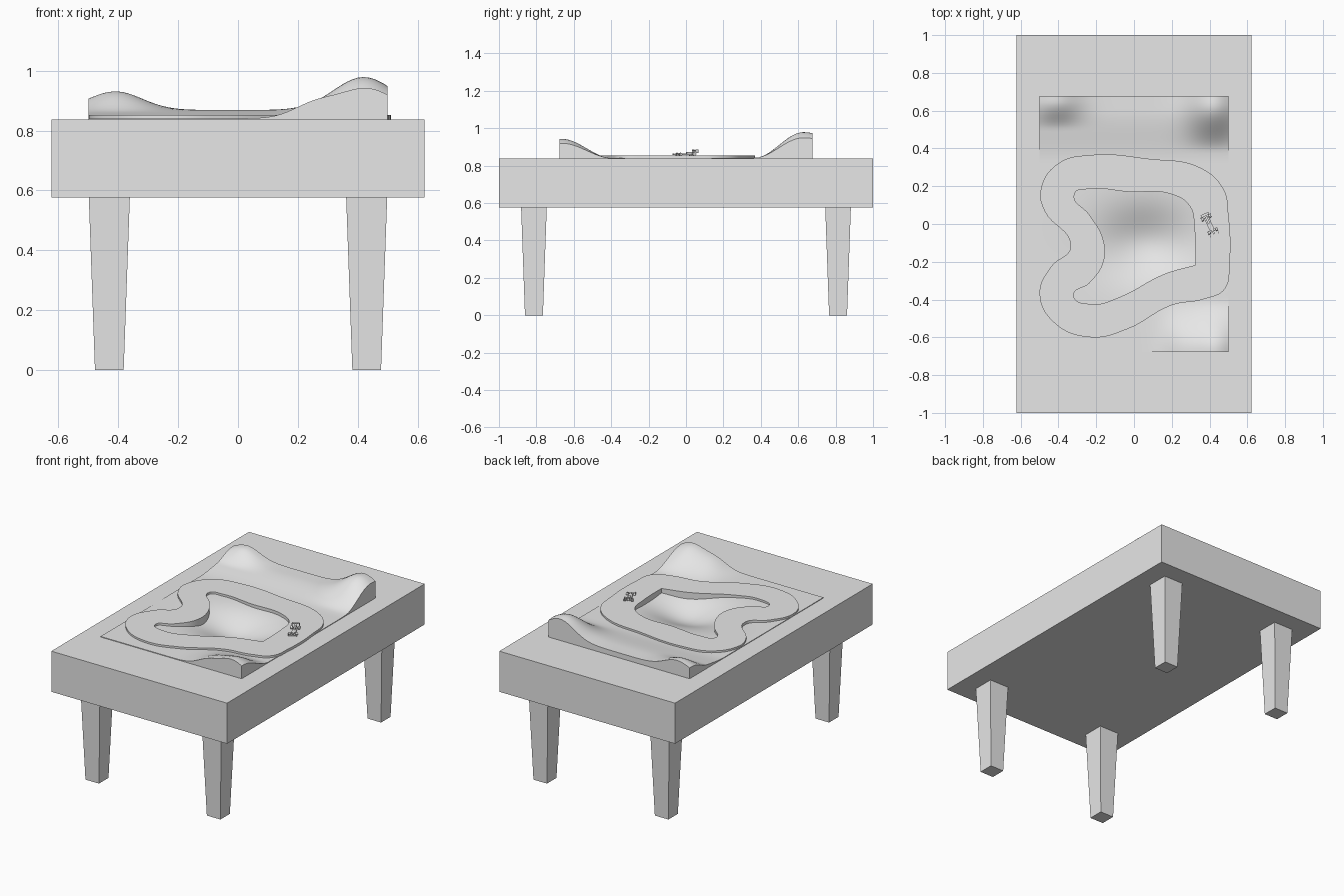
import bpy, bmesh
from math import exp, radians
from mathutils import Matrix, Vector

cube = bpy.data.objects.get("Cube")
if cube:
    bpy.data.objects.remove(cube, do_unlink=True)

grey = bpy.data.materials.new("light_grey")
grey.use_nodes = True
grey.diffuse_color = (0.8, 0.8, 0.8, 1)
grey.node_tree.nodes["Principled BSDF"].inputs["Base Color"].default_value = (0.8, 0.8, 0.8, 1)


def add_object(name, mesh):
    obj = bpy.data.objects.new(name, mesh)
    bpy.context.collection.objects.link(obj)
    mesh.materials.clear()
    mesh.materials.append(grey)
    return obj


def finish(name, bm):
    bmesh.ops.recalc_face_normals(bm, faces=bm.faces)
    mesh = bpy.data.meshes.new(name)
    bm.to_mesh(mesh)
    bm.free()
    return add_object(name, mesh)


def add_box(bm, center, size):
    matrix = Matrix.Translation(center) @ Matrix.Diagonal((*size, 1))
    return bmesh.ops.create_cube(bm, size=1, matrix=matrix)["verts"]


def smooth(obj):
    bpy.ops.object.select_all(action="DESELECT")
    obj.select_set(True)
    bpy.context.view_layer.objects.active = obj
    bpy.ops.object.shade_smooth_by_angle(angle=radians(40))


# Table body with a recess that holds the landscape
TOP, UNDER = 0.837, 0.577
bm = bmesh.new()
add_box(bm, (0, 0, (TOP + UNDER) / 2), (1.245, 2, TOP - UNDER))
top = max(bm.faces, key=lambda f: f.calc_center_median().z)
rim = bmesh.ops.extrude_face_region(bm, geom=[top])["geom"]
bm.faces.remove(top)
inner = [v for v in rim if isinstance(v, bmesh.types.BMVert)]
for v in inner:
    v.co.x *= 0.496 / 0.6225
    v.co.y *= 0.672
floor = [f for f in rim if isinstance(f, bmesh.types.BMFace)]
pit = bmesh.ops.extrude_face_region(bm, geom=floor)["geom"]
bmesh.ops.delete(bm, geom=floor, context="FACES_ONLY")
for v in pit:
    if isinstance(v, bmesh.types.BMVert):
        v.co.z = 0.70
finish("table_body", bm)

# Tapered square legs
for side, sx in (("left", 1), ("right", -1)):
    for end, sy in (("front", -1), ("back", 1)):
        bm = bmesh.new()
        for v in add_box(bm, (0, 0, UNDER / 2), (0.137, 0.137, UNDER)):
            if v.co.z < 0.1:
                v.co.x *= 0.7
                v.co.y *= 0.7
            v.co += Vector((sx * 0.43, sy * 0.813, 0))
        finish(f"{end}_{side}_leg", bm)


# Landscape: back ridge with two hills, front corner hill, central basin
def bell(d, width):
    return exp(-0.5 * (d / width) ** 2)


def ramp(a, b, v):
    t = min(max((v - a) / (b - a), 0), 1)
    return t * t * (3 - 2 * t)


def height(x, y):
    z = 0.841
    z += 0.028 * ramp(0.33, 0.6, y)
    z += 0.062 * bell(x + 0.41, 0.09) * ramp(0.5, 0.65, y)
    z += 0.11 * bell(x - 0.42, 0.1) * (ramp(0.38, 0.63, y) - 0.06 * ramp(0.63, 0.7, y))
    z += (0.1 * bell(x - 0.43, 0.1) + 0.04 * bell(x - 0.25, 0.07)) * ramp(-0.4, -0.66, y)
    z -= 0.085 * bell(x - 0.06, 0.17) * bell(y + 0.1, 0.125)
    return z


bm = bmesh.new()
bmesh.ops.create_grid(bm, x_segments=60, y_segments=80, size=1)
for v in bm.verts:
    v.co.x *= 0.5
    v.co.y *= 0.677
    v.co.z = height(v.co.x, v.co.y)
edges = [e for e in bm.edges if e.is_boundary]
skirt = bmesh.ops.extrude_edge_only(bm, edges=edges)["geom"]
for v in skirt:
    if isinstance(v, bmesh.types.BMVert):
        v.co.z = 0.82
smooth(finish("landscape", bm))

# Winding road loop
outer = [(-.336, -.122), (-.474, .07), (-.495, .175), (-.405, .318), (-.22, .366),
         (.08, .345), (.347, .30), (.474, .185), (.50, .05), (.506, -.21),
         (.48, -.345), (.374, -.397), (.2, -.43), (-.035, -.556), (-.225, -.60),
         (-.42, -.525), (-.50, -.37), (-.437, -.223)]
hole = [(-.315, .16), (-.235, .185), (-.024, .17), (.19, .16), (.295, .095),
        (.32, -.027), (.326, -.217), (.16, -.265), (-.077, -.387), (-.215, -.424),
        (-.32, -.38), (-.236, -.313), (-.16, -.196), (-.167, -.07), (-.236, .048)]
curve = bpy.data.curves.new("road_outline", "CURVE")
curve.dimensions = "2D"
curve.fill_mode = "BOTH"
curve.extrude = 0.026
curve.resolution_u = 8
for points in (outer, hole):
    spline = curve.splines.new("BEZIER")
    spline.bezier_points.add(len(points) - 1)
    spline.use_cyclic_u = True
    for knot, (x, y) in zip(spline.bezier_points, points):
        knot.co = (x, y, 0)
        kind = "VECTOR" if (x, y) == hole[6] else "AUTO"
        knot.handle_left_type = knot.handle_right_type = kind
outline = bpy.data.objects.new("road_outline", curve)
bpy.context.collection.objects.link(outline)
bpy.context.view_layer.update()
mesh = bpy.data.meshes.new_from_object(outline.evaluated_get(bpy.context.evaluated_depsgraph_get()))
bpy.data.objects.remove(outline, do_unlink=True)
road = add_object("road", mesh)
road.location.z = 0.853 - 0.026
smooth(road)

# Small open-wheel racing car, nose along -y before turning
bm = bmesh.new()
add_box(bm, (0, 0.005, 0.008), (0.026, 0.075, 0.006))
add_box(bm, (0, 0.025, 0.015), (0.012, 0.04, 0.012))
for v in add_box(bm, (0, -0.035, 0.009), (0.014, 0.05, 0.008)):
    if v.co.y < -0.04:
        v.co.x *= 0.5
add_box(bm, (0, -0.061, 0.005), (0.048, 0.010, 0.003))
add_box(bm, (0, 0.056, 0.029), (0.044, 0.014, 0.003))
for s in (-1, 1):
    add_box(bm, (s * 0.022, 0.056, 0.023), (0.002, 0.016, 0.018))
    add_box(bm, (s * 0.006, 0.054, 0.018), (0.002, 0.008, 0.020))
    add_box(bm, (s * 0.024, -0.061, 0.007), (0.002, 0.012, 0.008))
for y, r in ((-0.04, 0.008), (0.04, 0.010)):
    add_box(bm, (0, y, r), (0.04, 0.003, 0.003))
    for s in (-1, 1):
        place = Matrix.Translation((s * 0.022, y, r)) @ Matrix.Rotation(radians(90), 4, "Y")
        bmesh.ops.create_cone(bm, cap_ends=True, segments=16, radius1=r, radius2=r,
                              depth=0.012, matrix=place)
car = finish("toy_car", bm)
car.location = (0.40, -0.002, 0.853)
car.rotation_euler.z = radians(26)
